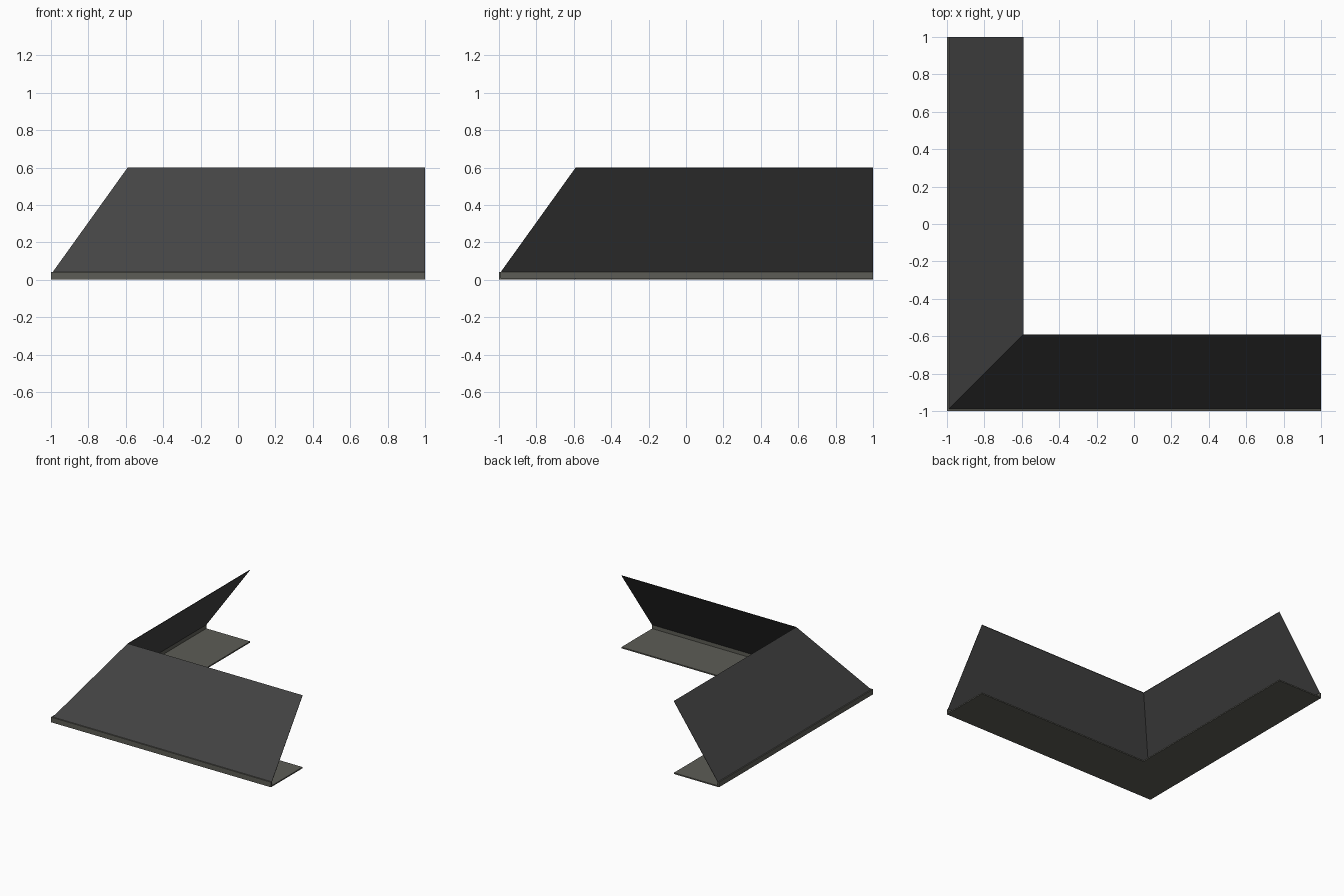
import bpy, bmesh

if "Cube" in bpy.data.objects:
    bpy.data.objects.remove(bpy.data.objects["Cube"])


def material(name, rgb):
    m = bpy.data.materials.new(name)
    m.diffuse_color = (*rgb, 1.0)
    m.use_nodes = True
    m.node_tree.nodes["Principled BSDF"].inputs["Base Color"].default_value = m.diffuse_color
    return m


ROOF = material("charcoal roofing", (0.058, 0.058, 0.058))
TRIM = material("warm grey trim", (0.108, 0.108, 0.092))


def mitred_sweep(name, profile, mat):
    """Sweep a closed (inset, height) profile around the L with a mitred corner."""
    bm = bmesh.new()
    rings = [
        [bm.verts.new((1, -1 + d, z)) for d, z in profile],
        [bm.verts.new((-1 + d, -1 + d, z)) for d, z in profile],
        [bm.verts.new((-1 + d, 1, z)) for d, z in profile],
    ]
    n = len(profile)
    for a, b in zip(rings, rings[1:]):
        for i in range(n):
            j = (i + 1) % n
            bm.faces.new((a[i], a[j], b[j], b[i]))
    bm.faces.new(rings[0])
    bm.faces.new(rings[-1])
    bmesh.ops.recalc_face_normals(bm, faces=bm.faces)
    mesh = bpy.data.meshes.new(name)
    bm.to_mesh(mesh)
    bm.free()
    mesh.materials.append(mat)
    obj = bpy.data.objects.new(name, mesh)
    bpy.context.collection.objects.link(obj)
    return obj


# Flat soffit and upright fascia board in one L-shaped section
mitred_sweep("soffit_and_fascia",
             [(0, 0), (0.41, 0), (0.41, 0.01), (0.012, 0.01), (0.012, 0.042), (0, 0.042)],
             TRIM)

# Thin sloping roof sheet rising from the fascia
mitred_sweep("roof_slope",
             [(0.01, 0.042), (0.014, 0.042), (0.41, 0.596), (0.41, 0.6)],
             ROOF)
